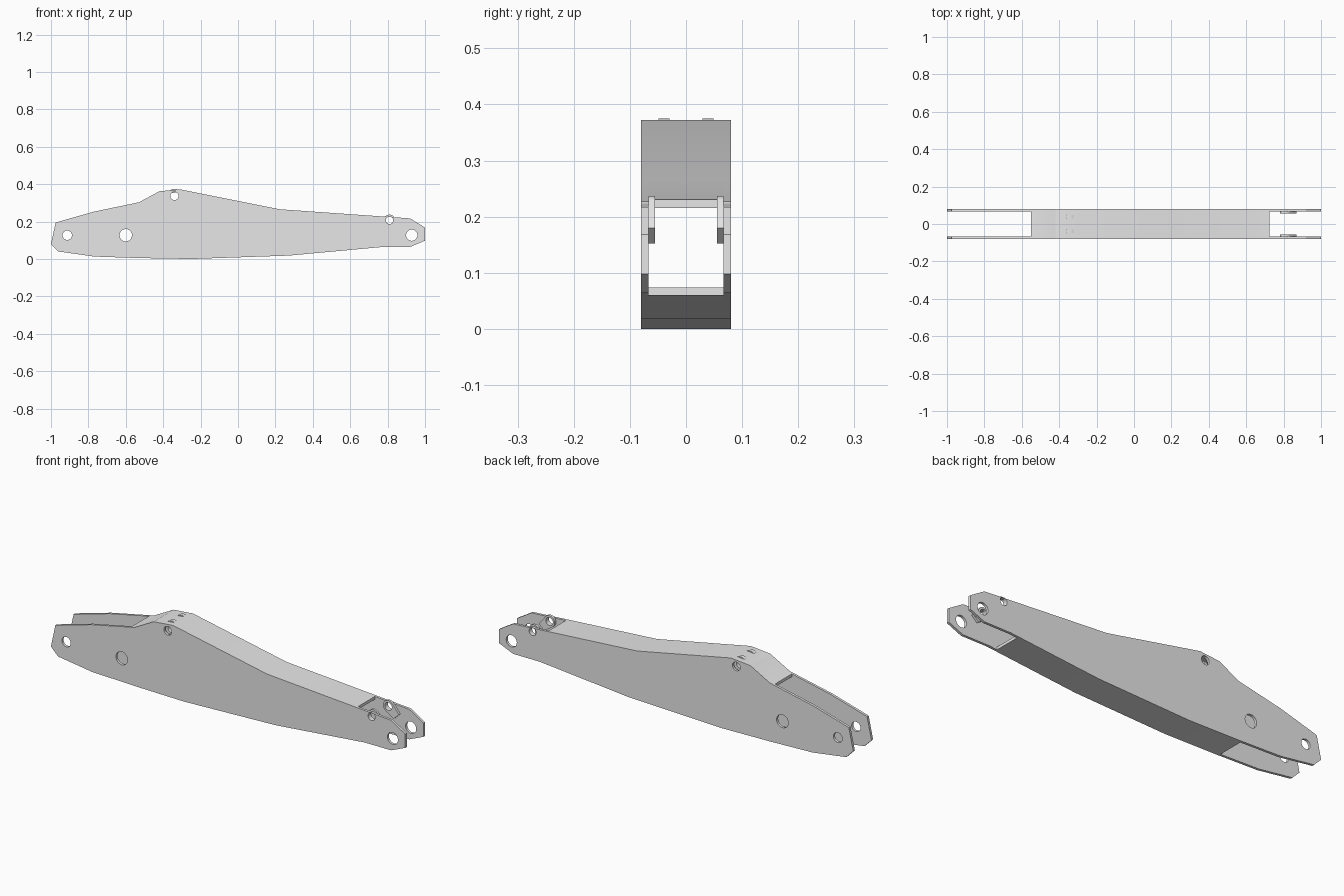
import bpy
from math import sin, cos, pi, radians

cube = bpy.data.objects.get("Cube")
if cube:
    bpy.data.objects.remove(cube, do_unlink=True)

grey = bpy.data.materials.new("light grey steel")
grey.use_nodes = True
grey.diffuse_color = (0.8, 0.8, 0.8, 1)
grey.node_tree.nodes["Principled BSDF"].inputs["Base Color"].default_value = (0.8, 0.8, 0.8, 1)


def arc(x, z, r, start=0, end=360, n=32):
    """Points on an arc, leaving out the closing point of a full circle."""
    last = n if end - start == 360 else n - 1
    angles = [radians(start + (end - start) * i / last) for i in range(n)]
    return [(x + r * cos(a), z + r * sin(a)) for a in angles]


def plate(name, loops, y, half):
    """Solid plate from an x-z outline and its hole outlines."""
    curve = bpy.data.curves.new(name, "CURVE")
    curve.dimensions = "2D"
    curve.fill_mode = "BOTH"
    curve.extrude = half
    for loop in loops:
        spline = curve.splines.new("POLY")
        spline.points.add(len(loop) - 1)
        for point, (x, z) in zip(spline.points, loop):
            point.co = (x, z, 0, 1)
        spline.use_cyclic_u = True
    obj = bpy.data.objects.new(name, curve)
    bpy.context.collection.objects.link(obj)
    obj.location.y = y
    obj.rotation_euler.x = pi / 2
    bpy.ops.object.select_all(action="DESELECT")
    obj.select_set(True)
    bpy.context.view_layer.objects.active = obj
    bpy.ops.object.convert(target="MESH")
    obj = bpy.context.object
    obj.name = name
    obj.data.materials.clear()
    obj.data.materials.append(grey)
    bpy.ops.object.shade_smooth_by_angle(angle=radians(20))
    return obj


# Arm outline, upper and lower edges from rear to tip
upper = [(-1, 0.08), (-0.975, 0.195), (-0.77, 0.253), (-0.53, 0.303), (-0.42, 0.362),
         (-0.31, 0.372), (0.22, 0.266), (0.92, 0.217), (1, 0.168)]
lower = [(-0.96, 0.04), (-0.77, 0.013), (-0.53, 0.005), (-0.25, 0.0), (0.27, 0.018),
         (0.77, 0.064), (0.92, 0.064), (1, 0.098)]


def height(edge, x):
    for (x0, z0), (x1, z1) in zip(edge, edge[1:]):
        if x0 <= x <= x1:
            return z0 + (z1 - z0) * (x - x0) / (x1 - x0)


def strip(edge, thickness, x0=-0.55, x1=0.725):
    """Band following one edge of the arm, thickened inwards."""
    line = [(x0, height(edge, x0))]
    line += [p for p in edge if x0 < p[0] < x1]
    line.append((x1, height(edge, x1)))
    return line + [(x, z + thickness) for x, z in reversed(line)]


# Web plates joining the two sides
plate("top_plate", [strip(upper, -0.015)], 0, 0.067)
plate("bottom_plate", [strip(lower, 0.014)], 0, 0.067)

# Pin holes
pivot, link = (-0.34, 0.337), (0.81, 0.207)
holes = [arc(-0.913, 0.127, 0.025), arc(-0.6, 0.127, 0.033), arc(0.929, 0.127, 0.03),
         arc(*pivot, 0.022), arc(*link, 0.02)]

# Lug outline: round head with a short tail towards the tip
lug = arc(*link, 0.03, 50, 240, 20) + [(0.84, 0.152), (0.87, 0.18)]

for side, s in (("right", -1), ("left", 1)):
    yy = 1 if s > 0 else -1
    plate(side + "_side_plate", [upper + lower[::-1]] + holes, yy * 0.0735, 0.0065)
    plate(side + "_link_lug", [lug, arc(*link, 0.02)], yy * 0.061, 0.006)
    plate(side + "_pivot_boss", [arc(*pivot, 0.038), arc(*pivot, 0.022)], yy * 0.039, 0.01)
